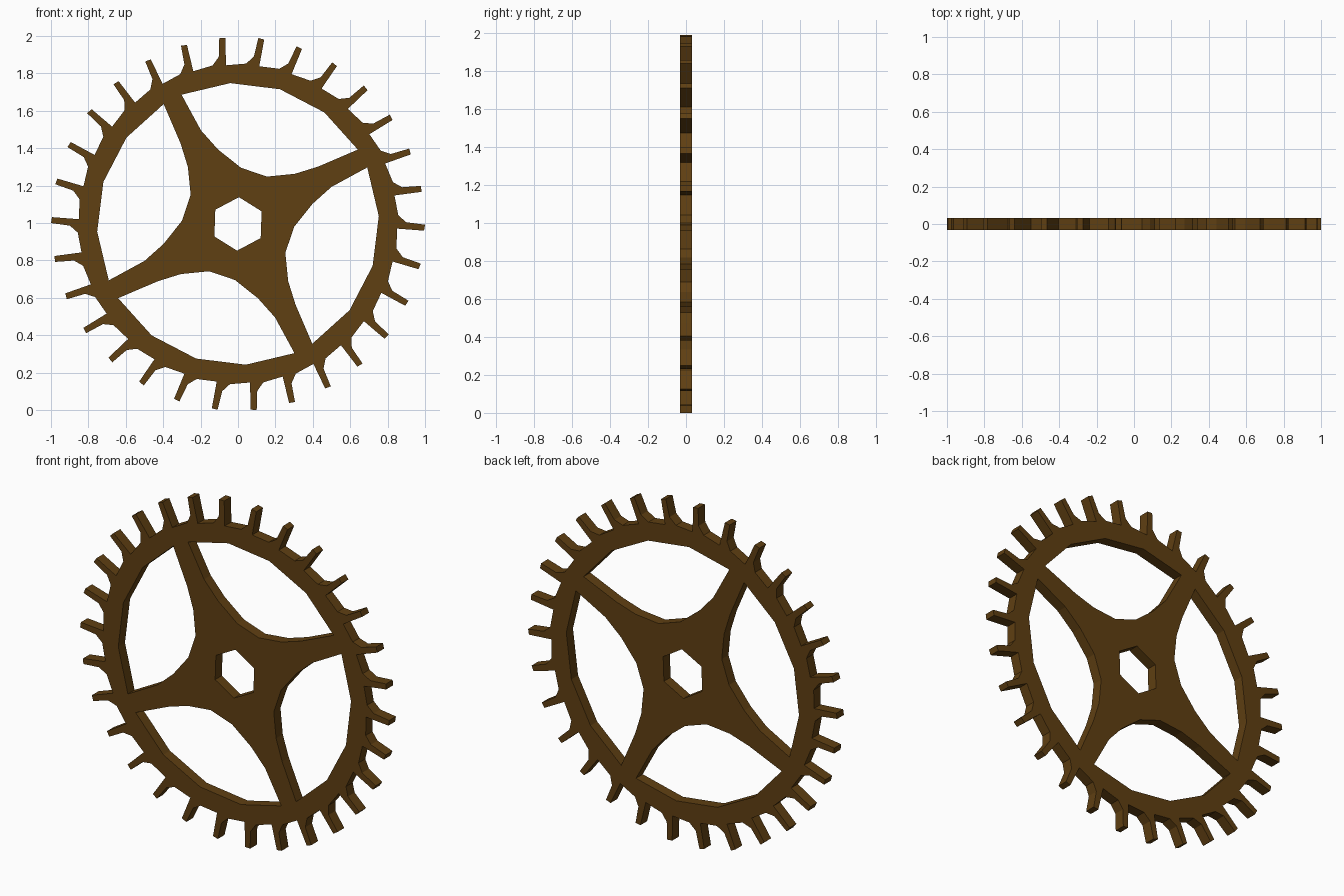
import bpy
from math import cos, sin, radians, pi

if "Cube" in bpy.data.objects:
    bpy.data.objects.remove(bpy.data.objects["Cube"])

TEETH, SPOKES = 30, 4
CENTRE_Z = 0.995
HALF_THICKNESS = 0.031


def polar(r, deg):
    return (r * cos(radians(deg)), r * sin(radians(deg)))


def turn(p, deg):
    c, s = cos(radians(deg)), sin(radians(deg))
    return (p[0] * c - p[1] * s, p[0] * s + p[1] * c)


def add_outline(curve, pts):
    sp = curve.splines.new('POLY')
    sp.points.add(len(pts) - 1)
    for q, (x, y) in zip(sp.points, pts):
        q.co = (x, y, 0, 1)
    sp.use_cyclic_u = True


curve = bpy.data.curves.new("escape_wheel", 'CURVE')
curve.dimensions = '2D'
curve.fill_mode = 'BOTH'
curve.extrude = HALF_THICKNESS

# Toothed rim: leaning blade with a sloped root on one side
tooth = [(-0.064, 0.848), (-0.068, 0.993), (-0.100, 0.995),
         (-0.103, 0.893), polar(0.858, 99.1)]
add_outline(curve, [turn(p, i * 360 / TEETH) for i in range(TEETH) for p in tooth])

# Windows between the flared spokes
window = [polar(0.754, 31.8 + 20.45 * k) for k in range(5)]
window += [(-0.198, 0.50), (-0.107, 0.398), (0.016, 0.30),
           (0.155, 0.253), (0.305, 0.268), (0.43, 0.307)]
for i in range(SPOKES):
    add_outline(curve, [turn(p, i * 360 / SPOKES) for p in window])

# Hexagonal axle hole
add_outline(curve, [polar(0.143, 88 + 60 * k) for k in range(6)])

wheel = bpy.data.objects.new("escape_wheel", curve)
bpy.context.collection.objects.link(wheel)
wheel.rotation_euler = (pi / 2, 0, 0)
wheel.location = (0, 0, CENTRE_Z)

# Dark bronze material
mat = bpy.data.materials.new("dark_bronze")
mat.diffuse_color = (0.115, 0.05, 0.006, 1)
mat.use_nodes = True
mat.node_tree.nodes["Principled BSDF"].inputs["Base Color"].default_value = mat.diffuse_color
curve.materials.append(mat)

# Turn the filled outline into a flat-shaded mesh
bpy.context.view_layer.objects.active = wheel
wheel.select_set(True)
bpy.ops.object.convert(target='MESH')
bpy.ops.object.shade_flat()
